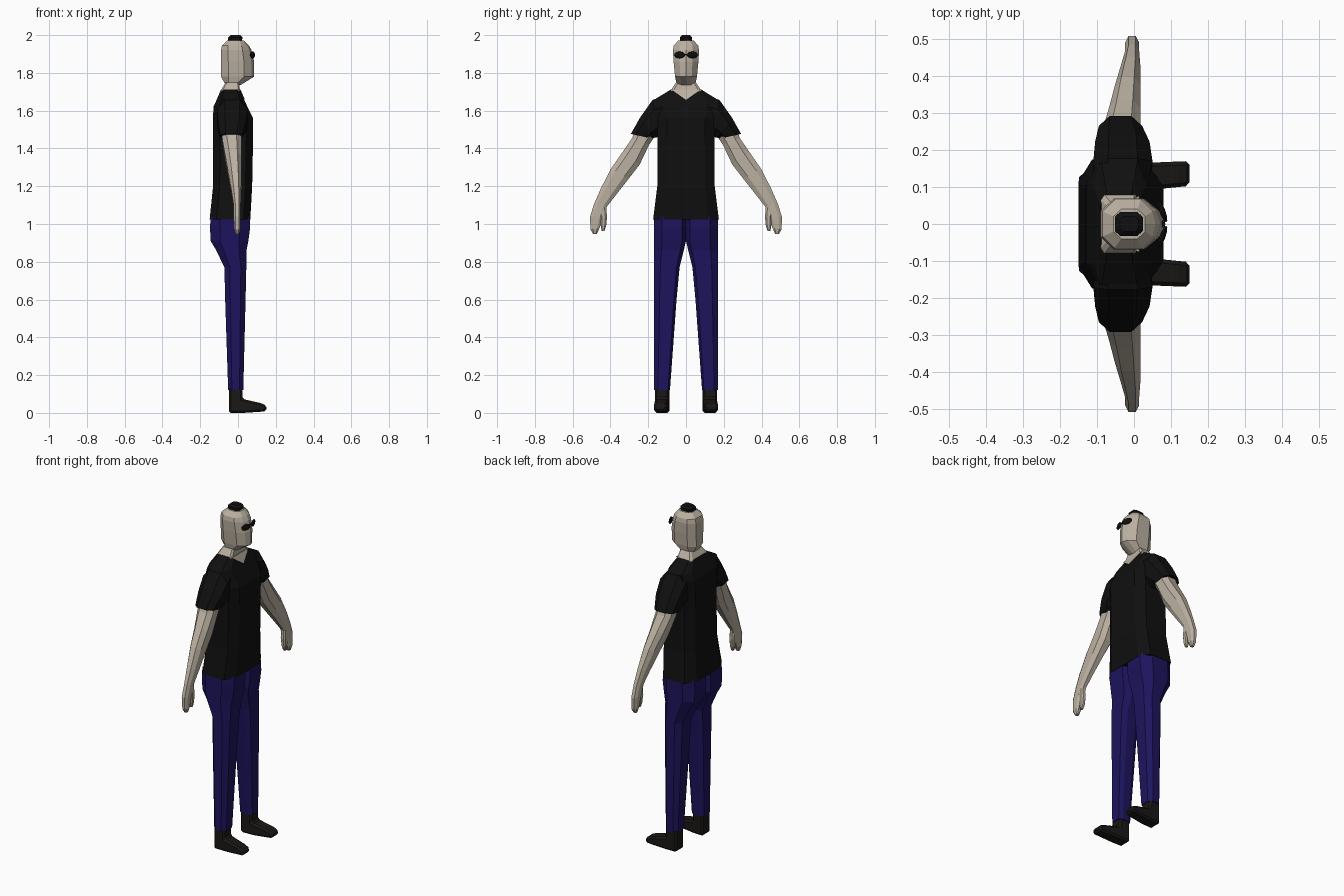
import bpy, bmesh
from mathutils import Matrix

if "Cube" in bpy.data.objects:
    bpy.data.objects.remove(bpy.data.objects["Cube"])


def material(name, rgb):
    m = bpy.data.materials.new(name)
    m.diffuse_color = (*rgb, 1)
    m.use_nodes = True
    m.node_tree.nodes["Principled BSDF"].inputs["Base Color"].default_value = m.diffuse_color
    return m


SKIN = material("skin", (0.50, 0.44, 0.36))
BLACK = material("black_cloth", (0.005, 0.005, 0.005))
NAVY = material("navy_cloth", (0.012, 0.007, 0.11))
LEATHER = material("boot_leather", (0.010, 0.009, 0.008))


def finish(name, bm, mat, mirror=False):
    bmesh.ops.recalc_face_normals(bm, faces=bm.faces)
    me = bpy.data.meshes.new(name)
    bm.to_mesh(me)
    bm.free()
    me.materials.append(mat)
    ob = bpy.data.objects.new(name, me)
    bpy.context.collection.objects.link(ob)
    if mirror:
        mod = ob.modifiers.new("mirror", "MIRROR")
        mod.use_axis = (False, True, False)
        mod.use_mirror_merge = False
    return ob


def loft(name, rings, mat, mirror=False, cut=0.25, cut_a=None):
    """Rings: (ya, za, yb, zb, x0, x1[, nose]), a chamfered box section spanning a to b."""
    ca = cut if cut_a is None else cut_a
    bm = bmesh.new()
    loops = []
    for r in rings:
        ya, za, yb, zb, x0, x1 = r[:6]
        nose = r[6] if len(r) > 6 else 0
        uv = [(0, cut), (0, 1 - cut), (ca, 1), (0.5, 1), (1 - cut, 1),
              (1, 1 - cut), (1, cut), (1 - cut, 0), (0.5, 0), (ca, 0)]
        loops.append([bm.verts.new((x0 + (x1 - x0) * v + (nose if (u, v) == (0.5, 1) else 0),
                                    ya + (yb - ya) * u, za + (zb - za) * u)) for u, v in uv])
    for p, q in zip(loops, loops[1:]):
        for i in range(len(p)):
            j = (i + 1) % len(p)
            bm.faces.new((p[i], p[j], q[j], q[i]))
    bm.faces.new(loops[0])
    bm.faces.new(loops[-1])
    return finish(name, bm, mat, mirror)


def level(z, x0, x1, y, nose=0):
    return (-y, z, y, z, x0, x1, nose)


# Head with a pointed face, neck and hair tuft
loft("head", [level(1.735, -.065, .005, .048, .008), level(1.78, -.09, .072, .058, .013),
              level(1.86, -.09, .07, .066, .015), level(1.92, -.09, .06, .069, .012),
              level(1.945, -.085, .05, .065, .008), level(1.972, -.055, .03, .04)], SKIN, cut=0.24)
loft("neck", [level(1.70, -.092, .014, .081), level(1.712, -.088, .01, .078),
              level(1.75, -.065, .005, .052)], SKIN, cut=0.1)
loft("hair", [level(1.965, -.052, .02, .032), level(1.988, -.052, .024, .032),
              level(2.0, -.038, .012, .02)], BLACK, cut=0.2)

# Bare skin in the V of the collar
bm = bmesh.new()
pts = [(.014, -.076, 1.711), (.014, .076, 1.711), (.037, 0, 1.657),
       (-.03, -.06, 1.711), (-.03, .06, 1.711)]
v = [bm.verts.new(p) for p in pts]
bmesh.ops.convex_hull(bm, input=v)
finish("collar_skin", bm, SKIN)

# Glasses: angled oval lenses and a bridge
bm = bmesh.new()
bmesh.ops.create_uvsphere(bm, u_segments=12, v_segments=8, radius=1)
bm.transform(Matrix.Translation((.077, .034, 1.895)) @ Matrix.Rotation(0.35, 4, 'Z')
             @ Matrix.Diagonal((.008, .031, .018, 1)))
finish("glasses_lens", bm, BLACK, True)
bm = bmesh.new()
bmesh.ops.create_cube(bm, size=1)
bm.transform(Matrix.Translation((.08, 0, 1.898)) @ Matrix.Diagonal((.008, .02, .005, 1)))
finish("glasses_bridge", bm, BLACK)

# Shirt body and sleeves
loft("shirt", [level(1.025, -.15, .065, .174), level(1.20, -.132, .075, .152),
               level(1.46, -.132, .08, .150), level(1.56, -.132, .08, .152),
               level(1.62, -.13, .05, .162), level(1.66, -.112, .032, .165),
               level(1.712, -.09, .01, .08)], BLACK, cut=0.17)
loft("sleeve", [(.12, 1.675, .12, 1.46, -.105, .04), (.177, 1.657, .15, 1.46, -.11, .05),
                (.242, 1.565, .165, 1.457, -.105, .042),
                (.292, 1.477, .185, 1.453, -.095, .022)], BLACK, True)

# Arms, hands and thumbs
loft("arm", [(.27, 1.495, .165, 1.465, -.085, .018), (.285, 1.455, .195, 1.42, -.083, .018),
             (.335, 1.382, .245, 1.315, -.068, .018), (.397, 1.293, .303, 1.24, -.052, .018),
             (.45, 1.19, .37, 1.155, -.035, .017), (.485, 1.11, .418, 1.093, -.024, .014),
             (.508, 1.04, .438, 1.04, -.024, .014), (.506, .972, .458, .978, -.02, .012),
             (.492, .947, .472, .948, -.014, .006)], SKIN, True)
loft("thumb", [(.46, 1.09, .422, 1.085, -.016, .012), (.455, 1.04, .418, 1.035, -.018, .014),
               (.452, .995, .423, .988, -.014, .012),
               (.446, .963, .433, .962, -.008, .008)], SKIN, True)

# Trousers: each half starts at the centre line and splits below the crotch
loft("trouser_leg", [(0, 1.04, .17, 1.04, -.145, .062), (0, .98, .17, .98, -.148, .064),
                     (0, .91, .17, .91, -.145, .055), (.012, .86, .17, .86, -.115, .045),
                     (.034, .77, .17, .77, -.072, .044), (.05, .60, .17, .60, -.068, .04),
                     (.085, .12, .17, .12, -.052, .028)], NAVY, True, cut_a=0.12)

# Boots: side profile extruded across the foot, toe turned slightly out
profile = [(-.048, .004), (-.048, .135), (.022, .135), (.024, .074), (.12, .052),
           (.15, .04), (.15, .008), (.03, .004)]
bm = bmesh.new()
face = bm.faces.new([bm.verts.new((x, .088, z)) for x, z in profile])
ext = bmesh.ops.extrude_face_region(bm, geom=[face])
bmesh.ops.translate(bm, vec=(0, .076, 0),
                    verts=[g for g in ext["geom"] if isinstance(g, bmesh.types.BMVert)])
for vert in bm.verts:
    vert.co.y += max(0, vert.co.x) * (0.1 if vert.co.y < .12 else 0.04)
    vert.co.z -= .004 if vert.co.z < .006 else 0
boot = finish("boot", bm, LEATHER, True)
bev = boot.modifiers.new("bevel", "BEVEL")
bev.width = 0.01
bev.segments = 1
